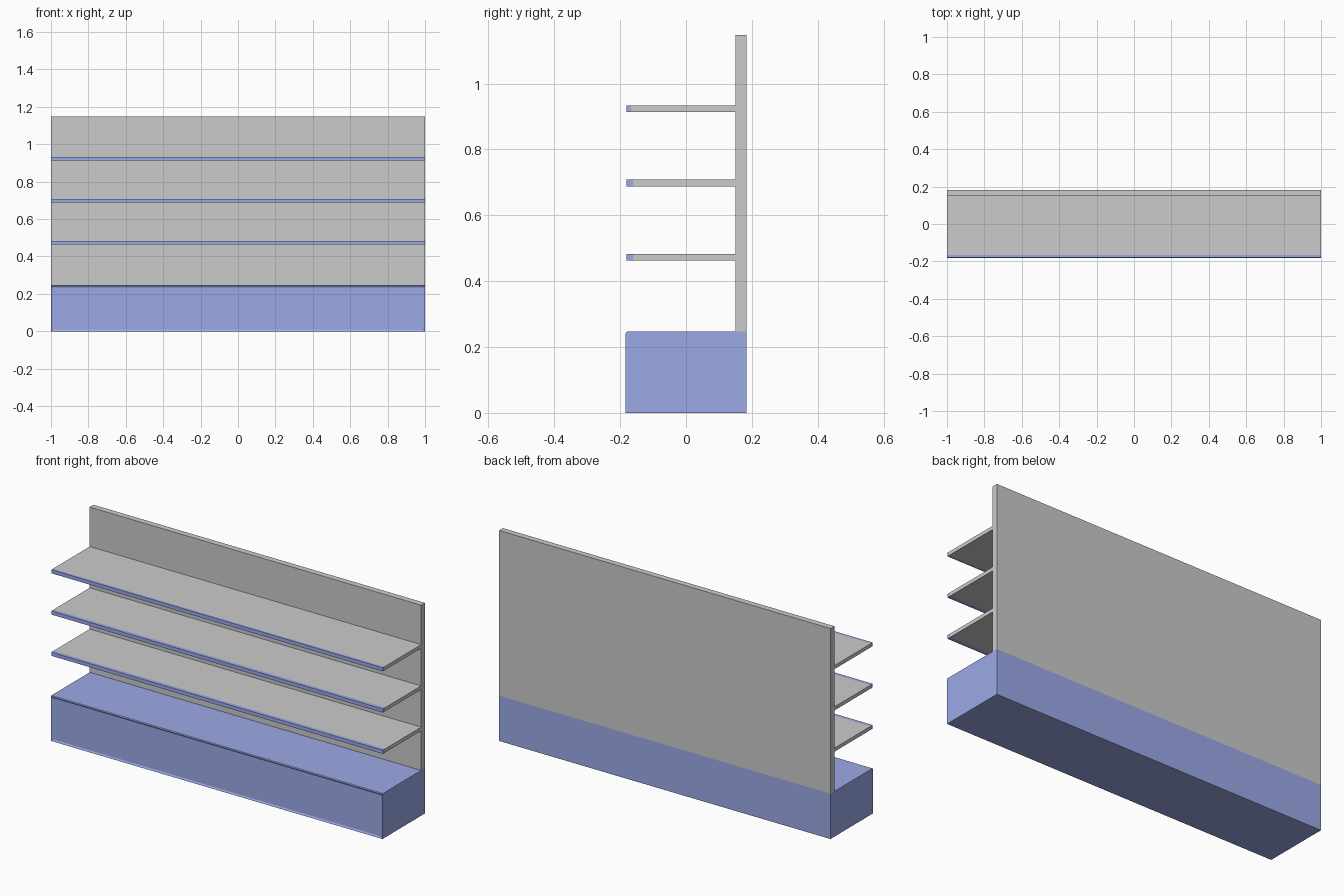
import bpy, bmesh

if "Cube" in bpy.data.objects:
    bpy.data.objects.remove(bpy.data.objects["Cube"])

blue = bpy.data.materials.new("blue")
blue.diffuse_color = (0.33, 0.40, 0.80, 1)
blue.use_nodes = True
blue.node_tree.nodes["Principled BSDF"].inputs["Base Color"].default_value = blue.diffuse_color

FRONT, BACK = -0.183, 0.183
BASE_H, TOP = 0.247, 1.148
PANEL_Y = 0.15


def finish(bm, name, mat=None):
    mesh = bpy.data.meshes.new(name)
    bm.to_mesh(mesh)
    bm.free()
    if mat:
        mesh.materials.append(mat)
    obj = bpy.data.objects.new(name, mesh)
    bpy.context.collection.objects.link(obj)
    return obj


def box_bm(y0, y1, z0, z1):
    # Full-width box between the given depth and height limits
    bm = bmesh.new()
    bmesh.ops.create_cube(bm, size=1)
    bmesh.ops.scale(bm, vec=(2, y1 - y0, z1 - z0), verts=bm.verts)
    bmesh.ops.translate(bm, vec=(0, (y0 + y1) / 2, (z0 + z1) / 2), verts=bm.verts)
    return bm


# Base plinth: small chamfer on the top front edge, shallow recessed front panel
bm = box_bm(FRONT, BACK, 0, BASE_H)
edge = [e for e in bm.edges
        if all(v.co.y < 0 and v.co.z > 0.1 for v in e.verts)]
bmesh.ops.bevel(bm, geom=edge, offset=0.004, segments=1, affect='EDGES')
bm.normal_update()
front = [f for f in bm.faces if f.normal.y < -0.99]
bmesh.ops.inset_region(bm, faces=front, thickness=0.013)
bmesh.ops.translate(bm, vec=(0, 0.005, 0), verts=front[0].verts)
finish(bm, "base_plinth", blue)

# Back panel
finish(box_bm(PANEL_Y, BACK, BASE_H, TOP), "back_panel")

# Shelves with coloured front strips (the top strip is narrower)
for i, strip in enumerate((0.019, 0.019, 0.013)):
    z = 0.463 + 0.225 * i
    split = -0.18 + strip
    finish(box_bm(split, PANEL_Y, z, z + 0.02), f"shelf_{i + 1}")
    finish(box_bm(-0.18, split, z, z + 0.02), f"shelf_strip_{i + 1}", blue)
